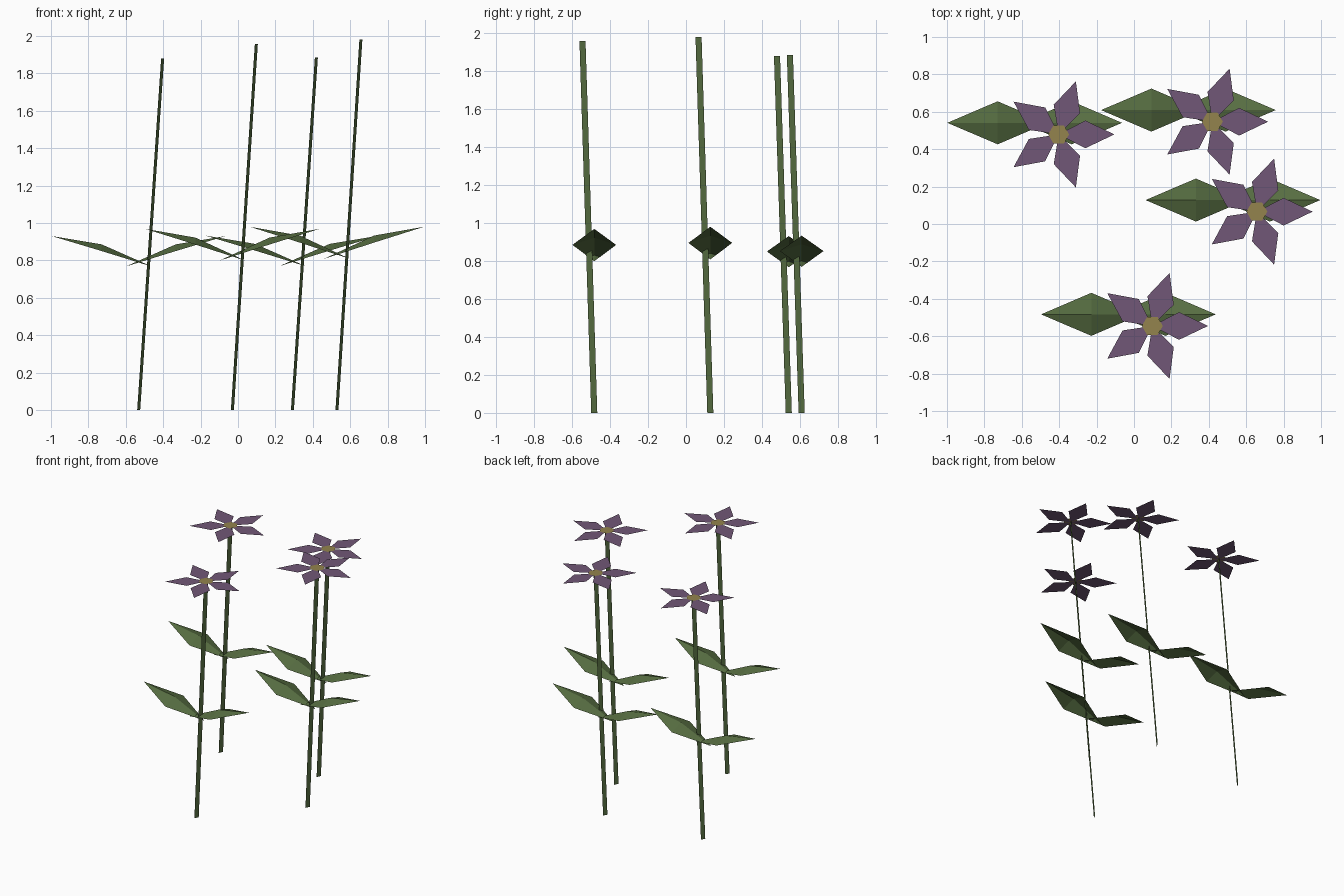
import bpy
import math

if "Cube" in bpy.data.objects:
    bpy.data.objects.remove(bpy.data.objects["Cube"])


def material(name, r, g, b):
    m = bpy.data.materials.new(name)
    m.diffuse_color = tuple((c / 255) ** 2.2 for c in (r, g, b)) + (1,)
    m.use_nodes = True
    m.node_tree.nodes["Principled BSDF"].inputs["Base Color"].default_value = m.diffuse_color
    return m


GREEN = material("leaf green", 88, 110, 68)
PURPLE = material("petal purple", 112, 88, 118)
YELLOW = material("centre yellow", 146, 130, 78)


def mesh_part(name, verts, faces, mat):
    me = bpy.data.meshes.new(name)
    me.from_pydata(verts, [], faces)
    me.materials.append(mat)
    ob = bpy.data.objects.new(name, me)
    bpy.context.collection.objects.link(ob)
    return ob


def stem(x, y, h):
    # flat leaning strip, set diagonally
    a, b = 0.008, 0.016
    tx, ty = x + 0.128, y - 0.062
    mesh_part("stem", [(x - a, y - b, 0), (x + a, y + b, 0),
                       (tx + a, ty + b, h), (tx - a, ty - b, h)],
              [(0, 1, 2, 3)], GREEN)


def leaf(x, y, h, side):
    # kite with a raised middle rib
    base = (x - side * 0.07, y, 0.408 * h)
    tip = (x + side * 0.467, y, 0.495 * h)
    mx = x + side * 0.198
    rib = (mx, y, 0.471 * h)
    left, right = (mx, y + side * 0.115, 0.452 * h), (mx, y - side * 0.115, 0.452 * h)
    mesh_part("leaf", [base, right, tip, left, rib],
              [(0, 1, 4), (1, 2, 4), (2, 3, 4), (3, 0, 4)], GREEN)


def blossom(x, y, h):
    # five flat kite petals around a hexagonal centre
    verts, faces = [], []
    for i in range(5):
        t = math.radians(72 * i)
        c, s = math.cos(t), math.sin(t)
        for u, v in ((0, 0), (0.143, -0.074), (0.298, 0), (0.143, 0.074)):
            verts.append((x + u * c - v * s, y + u * s + v * c, h))
        faces.append(tuple(range(4 * i, 4 * i + 4)))
    mesh_part("petals", verts, faces, PURPLE)
    ring = [(x + 0.056 * math.cos(k * math.pi / 3),
             y + 0.056 * math.sin(k * math.pi / 3), h + 0.003) for k in range(6)]
    mesh_part("flower_centre", ring, [tuple(range(6))], YELLOW)


# stem foot x, y and flower height
for x, y, h in ((-0.531, 0.541, 1.88), (-0.03, -0.483, 1.957),
                (0.291, 0.609, 1.885), (0.529, 0.128, 1.98)):
    stem(x, y, h)
    leaf(x, y, h, -1)
    leaf(x, y, h, 1)
    blossom(x + 0.128, y - 0.062, h)
